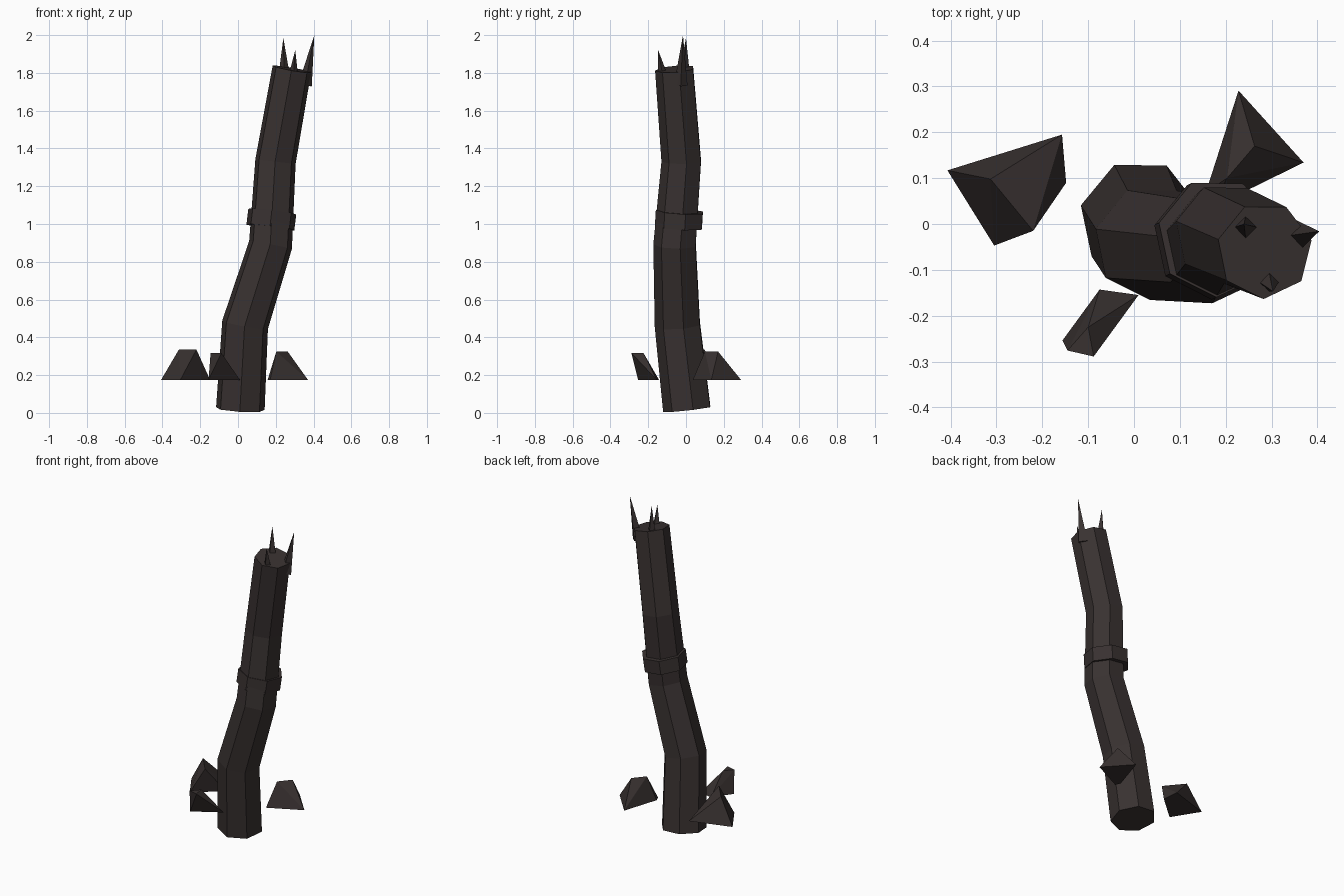
import bpy, bmesh, math
from mathutils import Vector

if "Cube" in bpy.data.objects:
    bpy.data.objects.remove(bpy.data.objects["Cube"])

bark = bpy.data.materials.new("charred bark")
bark.diffuse_color = (0.04, 0.031, 0.03, 1)
bark.use_nodes = True
bark.node_tree.nodes["Principled BSDF"].inputs["Base Color"].default_value = bark.diffuse_color


def finish(name, bm):
    bmesh.ops.recalc_face_normals(bm, faces=bm.faces)
    mesh = bpy.data.meshes.new(name)
    bm.to_mesh(mesh)
    bm.free()
    mesh.materials.append(bark)
    ob = bpy.data.objects.new(name, mesh)
    bpy.context.collection.objects.link(ob)


def tube(name, path, radii, sides, phase):
    """Faceted tube along a path, rings square to the path, capped ends."""
    pts = [Vector(p) for p in path]
    bm = bmesh.new()
    rings = []
    for i, (p, r) in enumerate(zip(pts, radii)):
        tangent = Vector((0, 0, 0))
        if i > 0:
            tangent += (p - pts[i - 1]).normalized()
        if i < len(pts) - 1:
            tangent += (pts[i + 1] - p).normalized()
        tilt = Vector((0, 0, 1)).rotation_difference(tangent)
        ring = []
        for k in range(sides):
            a = math.radians(phase) + 2 * math.pi * k / sides
            ring.append(bm.verts.new(p + tilt @ Vector((r * math.cos(a), r * math.sin(a), 0))))
        rings.append(ring)
    for lo, hi in zip(rings, rings[1:]):
        for k in range(sides):
            j = (k + 1) % sides
            bm.faces.new((lo[k], lo[j], hi[j], hi[k]))
    bm.faces.new(rings[0])
    bm.faces.new(rings[-1])
    finish(name, bm)


def spike(name, base, tip, r):
    """Four-sided splinter."""
    base, tip = Vector(base), Vector(tip)
    axis = tip - base
    tilt = Vector((0, 0, 1)).rotation_difference(axis)
    bm = bmesh.new()
    bmesh.ops.create_cone(bm, cap_ends=True, segments=4, radius1=r, radius2=0, depth=axis.length)
    for v in bm.verts:
        v.co = tilt @ v.co + (base + tip) / 2
    finish(name, bm)


def chunk(name, low, high, z_high, z_low=0.175):
    """Wedge-shaped root chunk from flat bottom corners and raised corners."""
    bm = bmesh.new()
    for pts, z in ((low, z_low), (high, z_high)):
        for x, y in pts:
            bm.verts.new((x, y, z))
    bmesh.ops.convex_hull(bm, input=bm.verts)
    bmesh.ops.dissolve_limit(bm, angle_limit=0.02, verts=bm.verts, edges=bm.edges)
    finish(name, bm)


# Bent seven-sided trunk
tube("trunk",
     [(0.012, 0.01, 0.02), (0.037, -0.04, 0.465), (0.172, -0.055, 0.89),
      (0.198, -0.02, 1.33), (0.285, -0.058, 1.82)],
     [0.132, 0.126, 0.118, 0.11, 0.106], 7, 12)

# Raised band round the trunk
tube("trunk_band", [(0.171, -0.034, 0.983), (0.181, -0.029, 1.067)], [0.131, 0.131], 7, 12)

# Splinters on the broken top
spike("splinter_left", (0.245, -0.01, 1.76), (0.24, 0.0, 1.985), 0.034)
spike("splinter_front", (0.29, -0.115, 1.74), (0.303, -0.147, 1.92), 0.034)
spike("splinter_right", (0.355, -0.028, 1.735), (0.404, -0.016, 2.0), 0.036)

# Root chunks
chunk("root_left",
      [(-0.407, 0.117), (-0.157, 0.195), (-0.148, 0.09), (-0.305, -0.047)],
      [(-0.313, 0.098), (-0.22, -0.015)], 0.335)
chunk("root_right",
      [(0.228, 0.291), (0.37, 0.134), (0.17, 0.036), (0.157, 0.07)],
      [(0.263, 0.17), (0.203, 0.1)], 0.325)
chunk("root_front",
      [(-0.156, -0.254), (-0.075, -0.143), (0.01, -0.155)],
      [(-0.145, -0.276), (-0.088, -0.289), (-0.1, -0.225)], 0.317)
